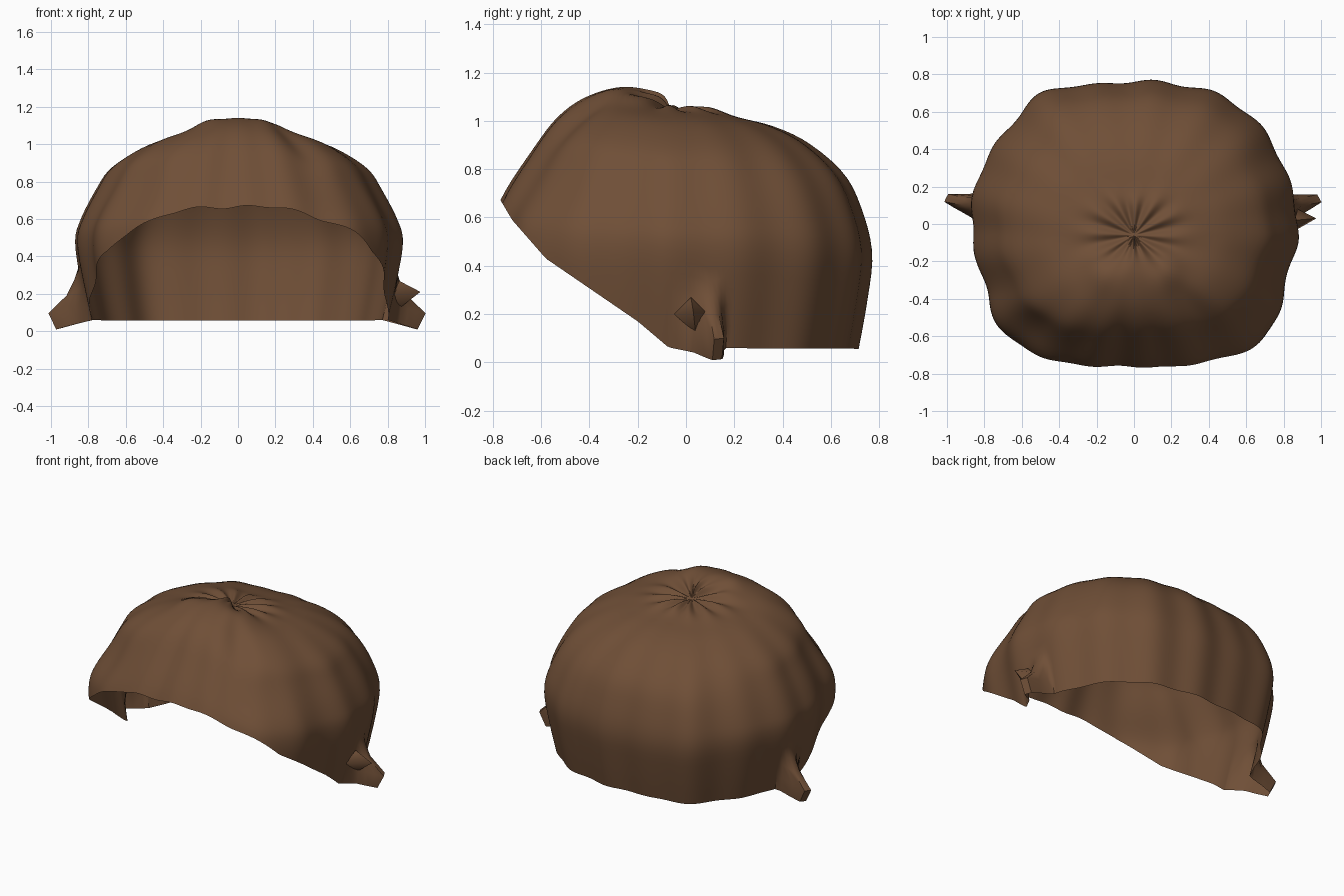
import bpy, bmesh, math
from mathutils import Vector

if "Cube" in bpy.data.objects:
    bpy.data.objects.remove(bpy.data.objects["Cube"])

brown = bpy.data.materials.new("warm brown")
brown.diffuse_color = (0.16, 0.078, 0.038, 1)
brown.use_nodes = True
brown.node_tree.nodes["Principled BSDF"].inputs["Base Color"].default_value = brown.diffuse_color

# Crown-to-rim profiles: (share of outline radius, height)
FRONT = [(0, 1.045), (.07, 1.105), (.27, 1.14), (.48, 1.105), (.65, 1.025),
         (.80, .89), (1, .665), (1.03, .5), (1.03, .3), (1, 0)]
SIDE = [(0, 1.045), (.24, 1.05), (.45, 1.02), (.61, .97), (.785, .87),
        (.87, .76), (.965, .60), (1, .48), (.965, .28), (.88, -.04)]
BACK = [(0, 1.045), (.19, 1.045), (.32, 1.015), (.50, .98), (.68, .91),
        (.86, .78), (.95, .63), (1, .45), (.975, .25), (.92, 0)]
# Rim height along y, tuft flare by height, tuft strength by angle
RIM = [(-.9, .82), (-.77, .675), (-.72, .59), (-.58, .43), (-.2, .17), (-.07, .06), (1, .055)]
FLARE = [(-1, .22), (0, .22), (.1, .25), (.21, .08), (.34, 0), (2, 0)]
TUFT = [(-90, 0), (0, 0), (6, .35), (10, 1), (12.6, .9), (15.5, 0), (90, 0)]
AXIS_Y = -0.06
SEGS, RINGS = 288, 34


def lerp_table(table, x):
    """Straight-line lookup."""
    for (x0, v0), (x1, v1) in zip(table, table[1:]):
        if x <= x1:
            return v0 + (v1 - v0) * (x - x0) / (x1 - x0)
    return table[-1][1]


def spline(pts, t):
    """Smooth curve through evenly spaced control points, t in 0..1."""
    f = min(t, .99999) * (len(pts) - 1)
    i = int(f)
    f -= i
    p0, p1, p2, p3 = (pts[min(max(i + k, 0), len(pts) - 1)] for k in (-1, 0, 1, 2))
    return [b + .5 * f * (c - a + f * (2*a - 5*b + 4*c - d + f * (3*(b - c) + d - a)))
            for a, b, c, d in zip(p0, p1, p2, p3)]


def bell(x, centre, width):
    return math.exp(-((x - centre) / width) ** 2)


def tuft_strength(a):
    """Flicked tuft on each side, mirrored across x."""
    elevation = math.degrees(math.asin(max(-1, min(1, math.sin(a)))))
    return lerp_table(TUFT, elevation)


def shell_point(a, t):
    """Point on the hair dome at angle a, t from crown to bottom."""
    c, s = math.cos(a), math.sin(a)
    deg = math.degrees(a)
    depth, n = (.82, 2.3) if s > 0 else (.705, 3.2)
    radius = (abs(c / .87) ** n + abs(s / depth) ** n) ** (-1 / n)
    radius *= 1 + .04 * bell(deg, 121, 11) + .025 * bell(deg, 60, 11)
    w = abs(s) ** 1.7
    end = spline(BACK if s > 0 else FRONT, t)
    side = spline(SIDE, t)
    share = side[0] * (1 - w) + end[0] * w
    z = side[1] * (1 - w) + end[1] * w
    # front corners slope outward toward the rim
    share -= (.045 * bell(deg, 222, 18) + .035 * bell(deg, 318, 18)) * bell(z, .72, .16)
    # broad locks and creases gathered at the crown
    lock = .009 * math.cos(17 * a + .6) + .007 * math.sin(9 * a + 1)
    share *= 1 + lock * min(1, t * 2)
    z += .012 * math.cos(12 * a + .5) * bell(t, .09, .07) * min(1, t * 15)
    # parting dip on one side of the fringe
    z -= .045 * bell(deg, 312, 9) * bell(t, .45, .18)
    share += lerp_table(FLARE, z) * tuft_strength(a)
    x, y = radius * share * c, radius * share * s
    # full ridges either side of the front crown
    z += .03 * bell(abs(x), .18, .09) * bell(y, -.19, .12)
    # narrower ahead of the ears
    k = min(1, max(0, -y / .33))
    x *= 1 - (.085 if c < 0 else .06) * k * k * (3 - 2 * k)
    return Vector((x, AXIS_Y + y, z))


def rim_param(a):
    """Find where the dome meets the rim."""
    lo, hi = .3, 1
    drop = .05 * tuft_strength(a)
    for _ in range(24):
        m = (lo + hi) / 2
        p = shell_point(a, m)
        lo, hi = (m, hi) if p.z > lerp_table(RIM, p.y) - drop else (lo, m)
    return lo


def make_object(name, bm, angle):
    me = bpy.data.meshes.new(name)
    bm.to_mesh(me)
    bm.free()
    ob = bpy.data.objects.new(name, me)
    bpy.context.collection.objects.link(ob)
    me.materials.append(brown)
    bpy.context.view_layer.objects.active = ob
    bpy.ops.object.select_all(action='DESELECT')
    ob.select_set(True)
    bpy.ops.object.shade_smooth_by_angle(angle=math.radians(angle))
    return ob


# Open hair shell with a flicked tuft on each side
bm = bmesh.new()
crown = bm.verts.new((0, AXIS_Y, 1.045))
cols = []
for i in range(SEGS):
    a = 2 * math.pi * i / SEGS
    end = rim_param(a)
    cols.append([bm.verts.new(shell_point(a, end * j / RINGS)) for j in range(1, RINGS + 1)])
for i in range(SEGS):
    p, q = cols[i], cols[(i + 1) % SEGS]
    bm.faces.new((crown, p[0], q[0]))
    for j in range(RINGS - 1):
        bm.faces.new((p[j], p[j + 1], q[j + 1], q[j]))
make_object("hair_shell", bm, 50)

# Extra upper flick on the right
bm = bmesh.new()
tip = bm.verts.new((.975, .03, .21))
base = [bm.verts.new(p) for p in ((.835, -.05, .2), (.86, .02, .27), (.875, .08, .21), (.86, .04, .12))]
for k in range(4):
    bm.faces.new((tip, base[(k + 1) % 4], base[k]))
bmesh.ops.recalc_face_normals(bm, faces=bm.faces)
make_object("right_upper_flick", bm, 75)
